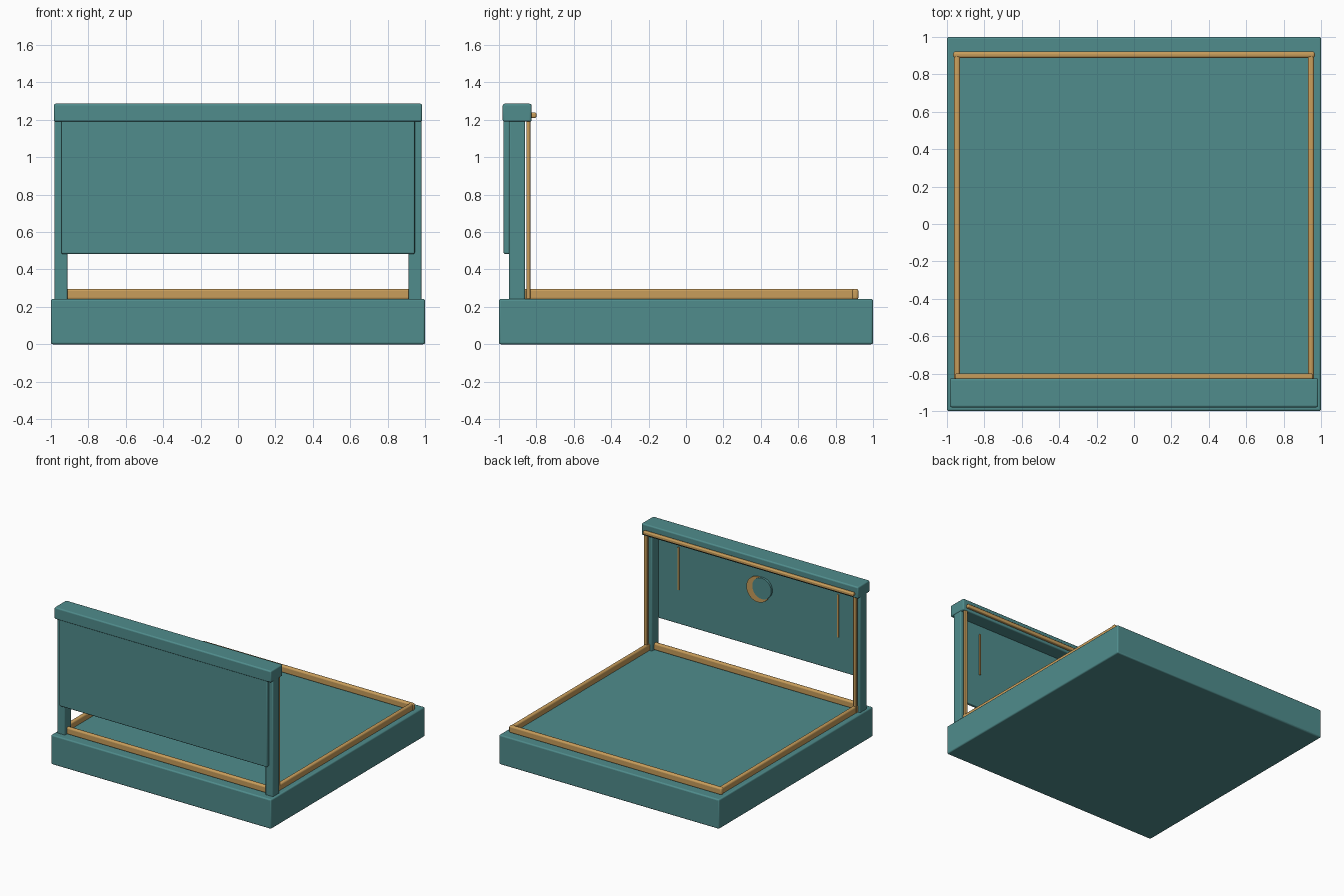
import bpy, math

if "Cube" in bpy.data.objects:
    bpy.data.objects.remove(bpy.data.objects["Cube"])


def material(name, rgb):
    m = bpy.data.materials.new(name)
    m.diffuse_color = (*rgb, 1)
    m.use_nodes = True
    m.node_tree.nodes["Principled BSDF"].inputs["Base Color"].default_value = m.diffuse_color
    return m


TEAL = material("teal", (0.08, 0.265, 0.265))
GOLD = material("gold", (0.58, 0.34, 0.105))


def finish(ob, name, mat, bevel):
    ob.name = name
    ob.data.materials.append(mat)
    if bevel:
        b = ob.modifiers.new("soft_edges", 'BEVEL')
        b.width = bevel
        b.segments = 3
        b.limit_method = 'ANGLE'
    bpy.ops.object.shade_smooth_by_angle(angle=math.radians(35))
    return ob


def box(name, lo, hi, mat, bevel=0.008):
    bpy.ops.mesh.primitive_cube_add(size=1, location=[(a + b) / 2 for a, b in zip(lo, hi)])
    ob = bpy.context.object
    ob.scale = [b - a for a, b in zip(lo, hi)]
    bpy.ops.object.transform_apply(location=False, rotation=False, scale=True)
    return finish(ob, name, mat, bevel)


def disc(name, x, z, r, y0, y1, mat):
    bpy.ops.mesh.primitive_cylinder_add(vertices=48, radius=r, depth=y1 - y0,
                                        location=(x, (y0 + y1) / 2, z),
                                        rotation=(math.pi / 2, 0, 0))
    return finish(bpy.context.object, name, mat, 0)


# platform, panel and top cap
box("base", (-1, -1, 0), (1, 1, 0.242), TEAL, 0.01)
box("panel", (-0.945, -0.975, 0.483), (0.945, -0.943, 1.2), TEAL, 0.008)
box("top_cap", (-0.985, -0.98, 1.19), (0.985, -0.826, 1.286), TEAL, 0.01)
box("cap_trim", (-0.957, -0.83, 1.21), (0.957, -0.8, 1.239), GOLD, 0.008)

# rails around the platform
for label, y in (("front", -0.905), ("back", 0.905)):
    box(label + "_rail", (-0.967, y - 0.017, 0.238), (0.967, y + 0.017, 0.296), GOLD, 0.012)

# mirrored posts, trims, side rails and panel slits
for label, s in (("left", -1), ("right", 1)):
    def pair(name, x, w, y, z, mat, bevel):
        box(label + "_" + name, (s * x - w / 2, y[0], z[0]),
            (s * x + w / 2, y[1], z[1]), mat, bevel)
    pair("post", 0.946, 0.07, (-0.947, -0.86), (0.235, 1.2), TEAL, 0.008)
    pair("post_trim", 0.95, 0.03, (-0.853, -0.832), (0.242, 1.195), GOLD, 0.005)
    pair("side_rail", 0.946, 0.032, (-0.905, 0.905), (0.238, 0.296), GOLD, 0.012)
    pair("panel_strip", 0.725, 0.014, (-0.945, -0.935), (0.765, 1.115), GOLD, 0)

# crescent emblem: gold disc partly covered by a teal disc
disc("crescent_disc", 0, 0.965, 0.104, -0.945, -0.932, GOLD)
disc("crescent_cover", -0.04, 0.985, 0.086, -0.945, -0.926, TEAL)
